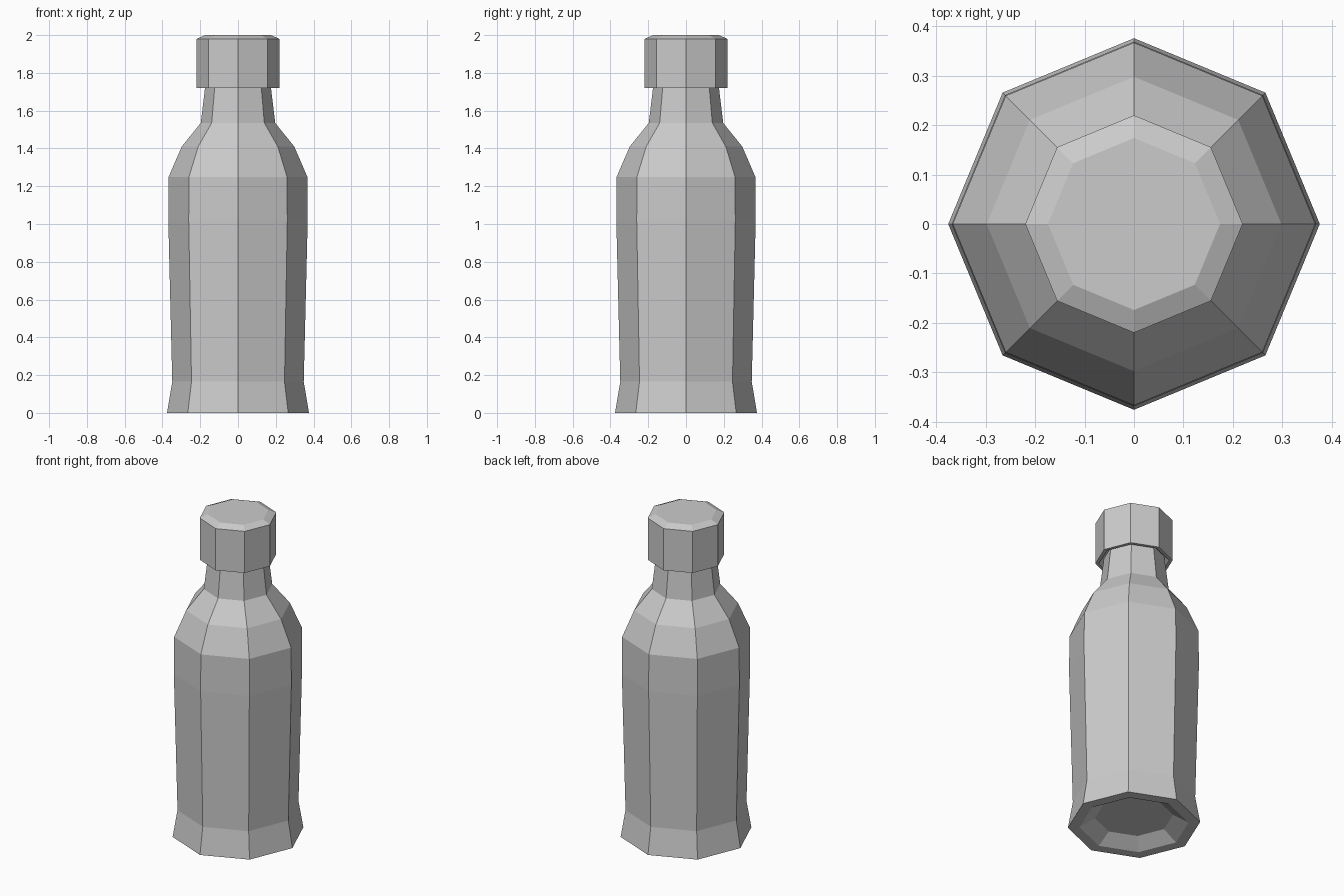
import bpy
import bmesh
from math import cos, sin, pi

if "Cube" in bpy.data.objects:
    bpy.data.objects.remove(bpy.data.objects["Cube"])

SIDES = 8


def lathe(name, profile, cap_start=False, cap_end=False):
    """Revolve (radius, z) points into a flat-faced eight-sided body."""
    bm = bmesh.new()
    rings = [[bm.verts.new((r * cos(2 * pi * i / SIDES), r * sin(2 * pi * i / SIDES), z))
              for i in range(SIDES)] for r, z in profile]
    for a, b in zip(rings, rings[1:]):
        for i in range(SIDES):
            j = (i + 1) % SIDES
            bm.faces.new((a[i], a[j], b[j], b[i]))
    if cap_start:
        bm.faces.new(rings[0][::-1])
    if cap_end:
        bm.faces.new(rings[-1])
    mesh = bpy.data.meshes.new(name)
    bm.to_mesh(mesh)
    bm.free()
    obj = bpy.data.objects.new(name, mesh)
    bpy.context.collection.objects.link(obj)
    return obj


# Bottle body: recessed base, flared foot, tapered sides, shoulder, neck
lathe("bottle_body", [
    (0.222, 0.055), (0.31, 0.0), (0.376, 0.0), (0.348, 0.165),
    (0.369, 1.02), (0.367, 1.25), (0.298, 1.41), (0.197, 1.535),
    (0.171, 1.75),
], cap_start=True)

# Screw cap: shallow recess underneath, straight sides, bevelled top
lathe("bottle_cap", [
    (0.171, 1.75), (0.2, 1.72), (0.22, 1.72), (0.22, 1.98), (0.174, 2.0),
], cap_end=True)
